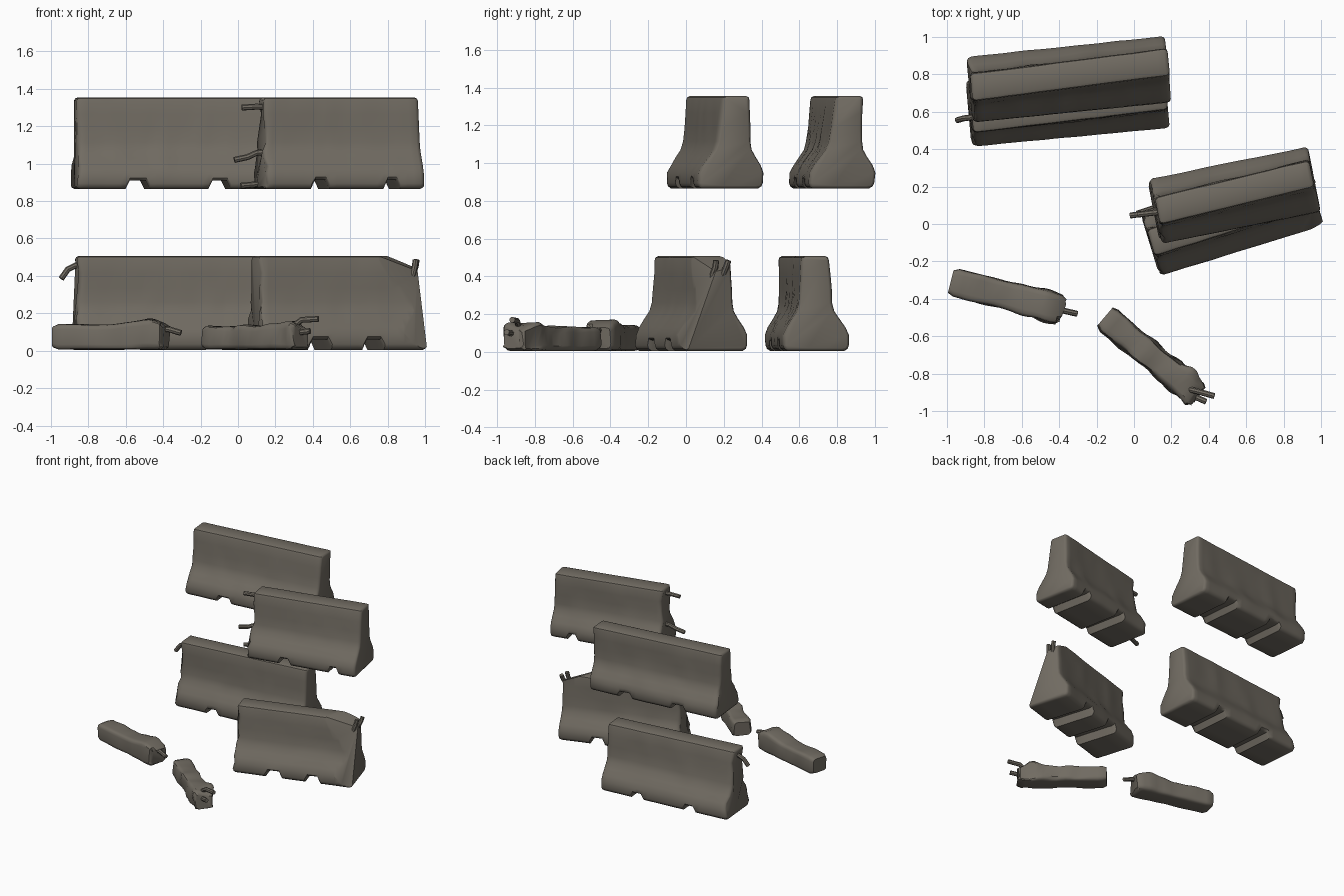
import bpy, bmesh, math
from mathutils import Vector, noise

if "Cube" in bpy.data.objects:
    bpy.data.objects.remove(bpy.data.objects["Cube"])

mat = bpy.data.materials.new("weathered concrete")
mat.diffuse_color = (0.165, 0.148, 0.122, 1)
mat.use_nodes = True
mat.node_tree.nodes["Principled BSDF"].inputs["Base Color"].default_value = mat.diffuse_color


def finish(name, bm, angle=40):
    bmesh.ops.recalc_face_normals(bm, faces=bm.faces)
    me = bpy.data.meshes.new(name)
    bm.to_mesh(me)
    bm.free()
    ob = bpy.data.objects.new(name, me)
    bpy.context.collection.objects.link(ob)
    me.materials.append(mat)
    bpy.ops.object.select_all(action='DESELECT')
    ob.select_set(True)
    bpy.context.view_layer.objects.active = ob
    bpy.ops.object.shade_smooth_by_angle(angle=math.radians(angle))
    return ob


def skin(bm, rings):
    n = len(rings[0])
    vs = [[bm.verts.new(p) for p in r] for r in rings]
    for a, b in zip(vs, vs[1:]):
        for i in range(n):
            bm.faces.new((a[i], a[(i + 1) % n], b[(i + 1) % n], b[i]))
    bm.faces.new(vs[0])
    bm.faces.new(vs[-1])


def cut(bm, co, no):
    g = bm.verts[:] + bm.edges[:] + bm.faces[:]
    r = bmesh.ops.bisect_plane(bm, geom=g, plane_co=co, plane_no=no, clear_outer=True)
    edges = [e for e in r['geom_cut'] if isinstance(e, bmesh.types.BMEdge)]
    bmesh.ops.holes_fill(bm, edges=edges, sides=0)


# Barrier half profile: half width, height
HALF = [(.06, .0), (.15, .0), (.168, .012), (.175, .03), (.175, .085), (.155, .125), (.125, .17),
        (.1, .21), (.088, .255), (.083, .33), (.078, .41), (.074, .48), (.069, .495), (.055, .502)]
PROFILE = HALF + [(-w, z) for w, z in reversed(HALF)]
H = .502


def barrier(name, base, ridge, z0, height, notches, depth, seed, cuts=()):
    b0, b1, r0, r1 = [Vector((*p, 0)) for p in (*base, *ridge)]
    length = (b1 - b0).length
    ax = (b1 - b0).normalized()
    side = Vector((ax.y, -ax.x, 0))
    # stations along the length, with steep steps at the drain notches
    st = {0, .006, .02, length - .02, length - .006, length}
    for c, w in notches:
        st |= {c - w / 2, c - w / 2 + .022, c + w / 2 - .022, c + w / 2}
    keys = sorted(st)
    full = []
    for a, b in zip(keys, keys[1:]):
        k = max(1, round((b - a) / .035))
        full += [a + (b - a) * i / k for i in range(k)]
    full.append(length)
    rings = []
    for u in full:
        t = u / length
        edge = min(u, length - u)
        inset = .016 if edge < .001 else (.006 if edge < .01 else 0)
        up = any(c - w / 2 + .01 < u < c + w / 2 - .01 for c, w in notches)
        ring = []
        for w, z in PROFILE:
            f = z / H
            c = b0.lerp(b1, t).lerp(r0.lerp(r1, t), f)
            w2 = w - math.copysign(min(inset, abs(w) * .5), w)
            z2 = min(max(z, inset), H - inset)
            if up and z < .05:
                z2 = max(z2, depth + z * .5)
            p = c + side * w2
            p.z = z0 + z2 / H * height
            # weathering: shallow dents, stronger on the broken left end and lower flare
            q = Vector((u * 7, w * 7, z * 8)) + Vector((seed * 9.1, 0, 0))
            amp = .010 if .1 < z < .48 else .004
            d = noise.noise(q) * amp
            p += side * math.copysign(d, w) * (1 if d * w < 0 else math.copysign(1, w) * .5)
            if u < .03 and .0 < z < .47:
                p += ax * abs(noise.noise(q * 2.3)) * .035
            ring.append(p)
        rings.append(ring)
    bm = bmesh.new()
    skin(bm, rings)
    for co, no in cuts:
        cut(bm, co, no)
    return finish(name, bm)


barrier("back_barrier_lower", ((-.885, .595), (.175, .69)), ((-.865, .56), (.175, .685)),
        .005, .502, ((.32, .11), (.76, .11)), .045, 1)
barrier("back_barrier_upper", ((-.88, .717), (.18, .822)), ((-.87, .73), (.185, .868)),
        .865, .49, ((.33, .13), (.77, .12)), .045, 2)
barrier("front_barrier_upper", ((.105, .065), (.965, .235)), ((.125, .07), (.95, .27)),
        .865, .49, ((.31, .10), (.70, .09)), .05, 3)
# broken top corner and sheared front face on the far end
chips = (((.77, .1, .507), (.42, -.12, .9)), ((.86, .06, .38), (.55, -.72, .32)))
barrier("front_barrier_lower", ((.085, -.11), (.965, .16)), ((.09, -.1), (.955, .17)),
        .005, .502, ((.32, .13), (.62, .12)), .055, 4, chips)


# Fallen concrete pieces
def rubble(name, start, end, width, height, lump, seed, rough):
    a, b = Vector((*start, 0)), Vector((*end, 0))
    ax = (b - a).normalized()
    side = Vector((ax.y, -ax.x, 0))
    n = 20
    rings = []
    for i in range(n + 1):
        t = i / n
        s = .82 if i in (0, n) else 1
        c = a.lerp(b, t)
        bump = lump * math.exp(-((t - .82) / .14) ** 2)
        ring = []
        for k in range(16):
            th = 2 * math.pi * (k + .5) / 16
            x, y = math.cos(th), math.sin(th)
            x, y = [math.copysign(abs(m) ** .32, m) for m in (x, y)]
            q = Vector((t * 6 + seed * 5, x * .9, y * .9))
            d = noise.noise(q) * rough * (.4 + t)
            p = c + side * x * s * (width / 2 + d + bump * .3)
            p.z = max(.004, .006 + (y * s + 1) / 2 * (height + bump + d))
            if i == n:
                p -= ax * abs(noise.noise(q * 3)) * .06
            ring.append(p)
        rings.append(ring)
    bm = bmesh.new()
    skin(bm, rings)
    finish(name, bm)


rubble("rubble_left", (-.98, -.308), (-.37, -.462), .15, .136, .03, 1, .012)
rubble("rubble_right", (-.155, -.495), (.35, -.925), .145, .130, .018, 2, .03)


# Bent reinforcing bars
def rebar(name, pts, r=.016):
    pts = [Vector(p) for p in pts]
    rings = []
    for i, p in enumerate(pts):
        d = (pts[min(i + 1, len(pts) - 1)] - pts[max(i - 1, 0)]).normalized()
        u = d.cross(Vector((0, 1, .1))).normalized()
        v = d.cross(u)
        rings.append([p + (u * math.cos(k * math.pi / 4) + v * math.sin(k * math.pi / 4)) * r
                      for k in range(8)])
    bm = bmesh.new()
    skin(bm, rings)
    finish(name, bm)


BARS = {
    "back_lower": [(-.80, .57, .455), (-.87, .57, .455), (-.91, .565, .435), (-.945, .555, .385)],
    "front_upper_top": [(.2, .07, 1.30), (.1, .06, 1.305), (.02, .05, 1.30)],
    "front_upper_middle": [(.2, .085, 1.065), (.1, .07, 1.058), (.05, .055, 1.035), (-.02, .045, 1.02)],
    "front_upper_bottom": [(.2, .11, .895), (.12, .09, .892), (.015, .055, .882)],
    "front_lower_a": [(.90, .13, .34), (.935, .14, .41), (.945, .155, .45), (.95, .16, .485)],
    "front_lower_b": [(.91, .18, .34), (.935, .195, .41), (.95, .212, .45), (.955, .225, .485)],
    "rubble_left": [(-.45, -.45, .115), (-.37, -.465, .115), (-.305, -.48, .095)],
    "rubble_right_a": [(.24, -.85, .09), (.30, -.885, .135), (.34, -.895, .165), (.43, -.92, .17)],
    "rubble_right_b": [(.28, -.89, .08), (.34, -.93, .10), (.385, -.95, .105)],
}
for n, p in BARS.items():
    rebar("rebar_" + n, p)
